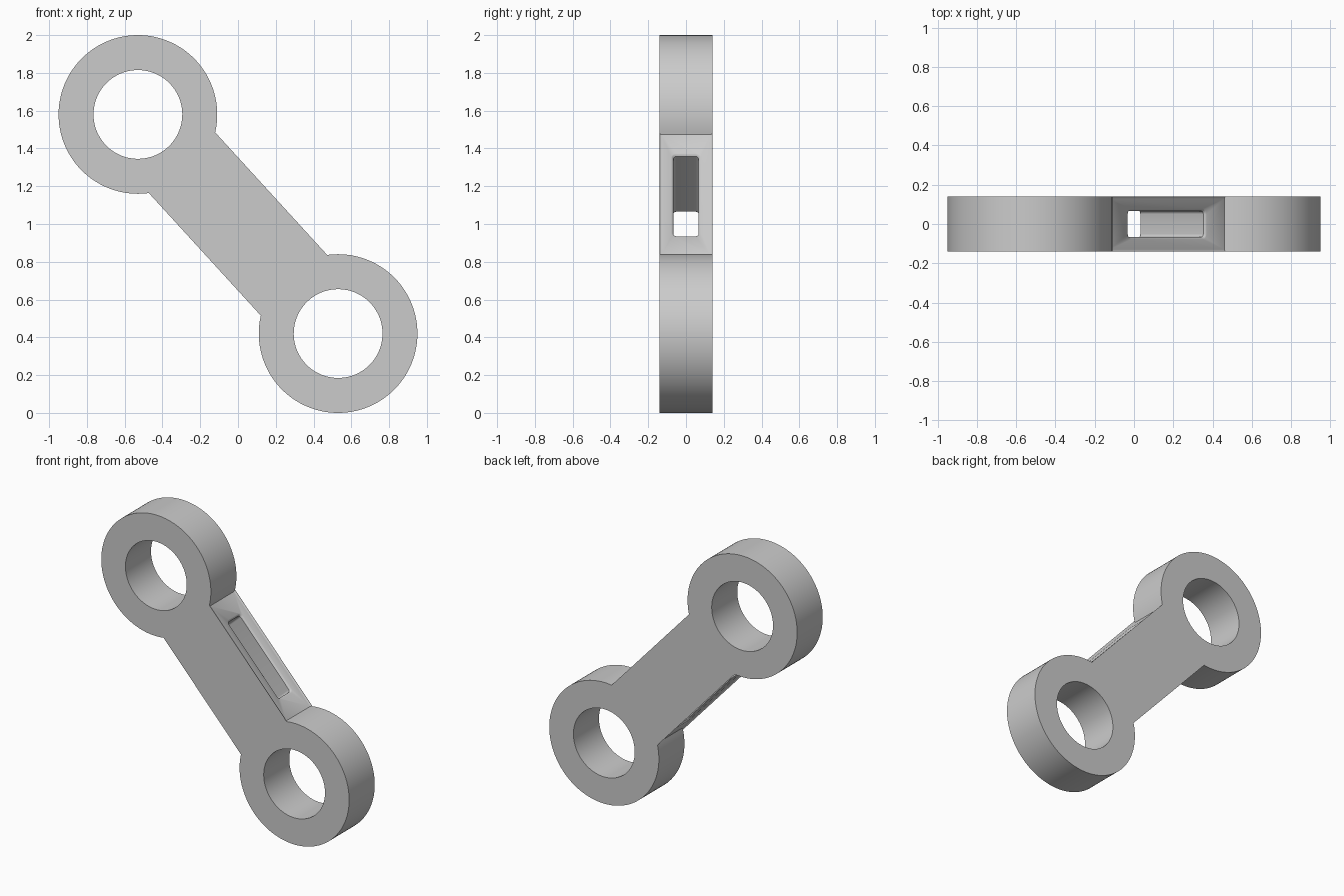
import bpy, bmesh
from math import sin, cos, pi, sqrt, asin, atan2, radians

if "Cube" in bpy.data.objects:
    bpy.data.objects.remove(bpy.data.objects["Cube"])

R, HOLE, HALF_T, HALF_W = 0.42, 0.235, 0.14, 0.228
CX, CZ = 0.53, 0.58                      # ring centre offset from model centre
D = sqrt(CX * CX + CZ * CZ)              # ring centre along the bar axis
SEG = 96


def make_object(name, bm):
    bmesh.ops.recalc_face_normals(bm, faces=bm.faces)
    me = bpy.data.meshes.new(name)
    bm.to_mesh(me)
    bm.free()
    ob = bpy.data.objects.new(name, me)
    bpy.context.collection.objects.link(ob)
    return ob


def loft(bm, loops):
    """Skin a stack of equal-length point loops and cap both ends."""
    rings = [[bm.verts.new(p) for p in loop] for loop in loops]
    n = len(rings[0])
    for a, b in zip(rings, rings[1:]):
        for i in range(n):
            j = (i + 1) % n
            bm.faces.new((a[i], a[j], b[j], b[i]))
    bm.faces.new(rings[0])
    bm.faces.new(rings[-1])


def circle(cx, r, y):
    return [(cx + r * cos(2 * pi * i / SEG), y, r * sin(2 * pi * i / SEG)) for i in range(SEG)]


def rounded_rect(hx, hy, r, z):
    pts = []
    for k, (sx, sy) in enumerate([(1, 1), (-1, 1), (-1, -1), (1, -1)]):
        for i in range(5):
            a = (k + i / 4) * pi / 2
            pts.append((sx * (hx - r) + r * cos(a), sy * (hy - r) + r * sin(a), z))
    return pts


# Link body outline: two round ends joined by a straight bar (bar along local x)
gap = asin(HALF_W / R)
outline = []
for side in (0, pi):
    for i in range(SEG + 1):
        a = side - (pi - gap) + 2 * (pi - gap) * i / SEG
        outline.append(((D if side == 0 else -D) + R * cos(a), R * sin(a)))
bm = bmesh.new()
loft(bm, [[(x, y, z) for x, z in outline] for y in (-HALF_T, HALF_T)])

# Soft long edges of the bar
bar_edges = [e for e in bm.edges if e.calc_length() > 0.6]
bmesh.ops.bevel(bm, geom=bar_edges, offset=0.01, segments=3, profile=0.5, affect='EDGES')
link = make_object("connecting_link", bm)

# Cutters: two pin holes and a slot with flared, rounded rims
cutters = []
for name, x in (("upper_pin_hole", -D), ("lower_pin_hole", D)):
    bm = bmesh.new()
    loft(bm, [circle(x, HOLE, y) for y in (-0.3, 0.3)])
    cutters.append(make_object(name, bm))

flare = [(HALF_W + 0.02, 0.014), (HALF_W, 0.012), (HALF_W - 0.004, 0.006),
         (HALF_W - 0.012, 0.0)]
levels = [(-z, f) for z, f in flare] + flare[::-1]
bm = bmesh.new()
loft(bm, [rounded_rect(0.287 + f, 0.066 + f, 0.016 + f, z) for z, f in levels])
cutters.append(make_object("bar_slot", bm))

bpy.context.view_layer.objects.active = link
link.select_set(True)
for c in cutters:
    c.hide_render = True
    mod = link.modifiers.new(c.name, 'BOOLEAN')
    mod.operation, mod.solver, mod.object = 'DIFFERENCE', 'EXACT', c
    bpy.ops.object.modifier_apply(modifier=mod.name)
    bpy.data.objects.remove(c)

# Tilt the link into place
link.rotation_euler = (0, atan2(CZ, CX), 0)
link.location = (0, 0, 1)
bpy.ops.object.shade_smooth_by_angle(angle=radians(35))
